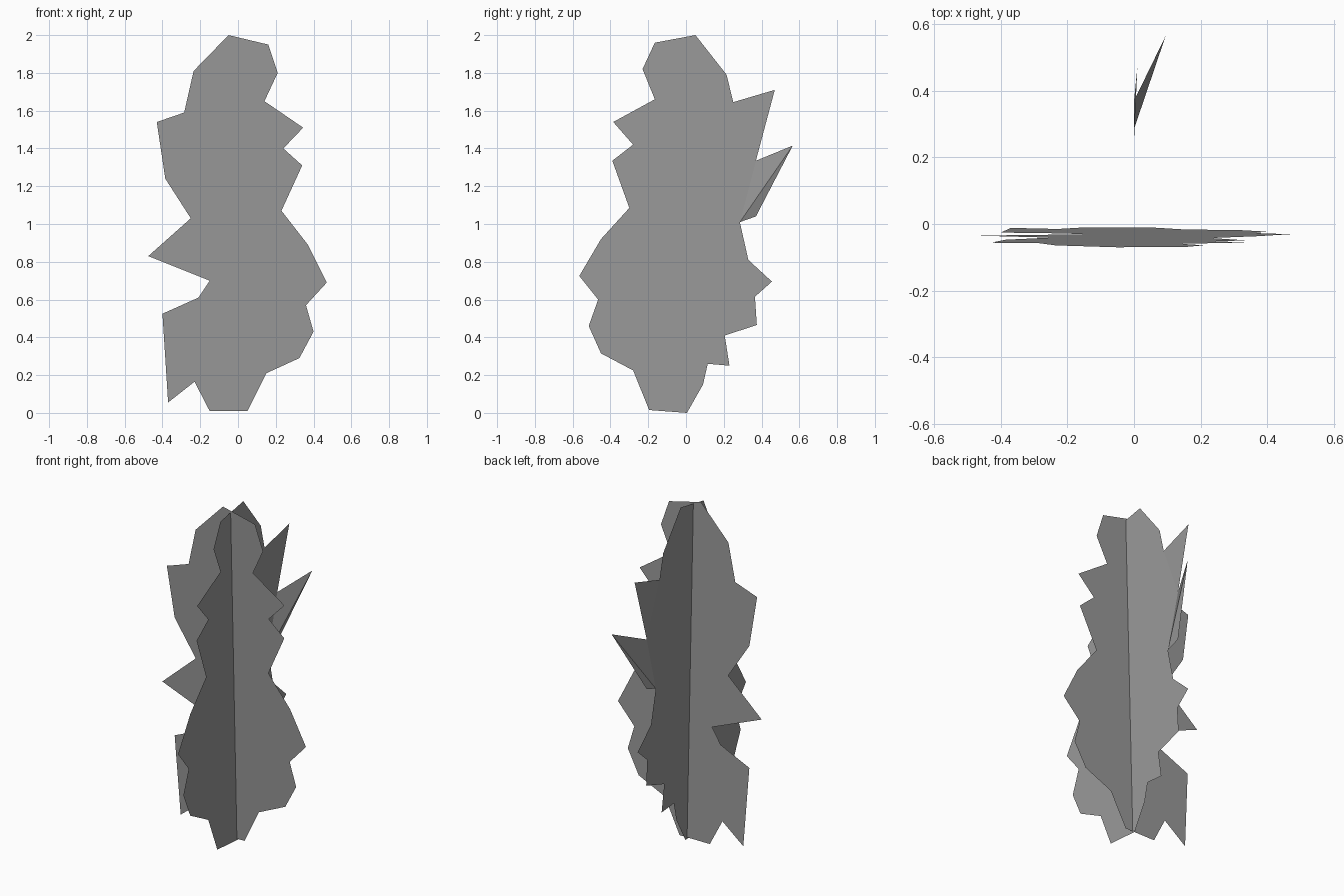
import bpy
import bmesh
from mathutils import Vector
from mathutils.geometry import tessellate_polygon

if "Cube" in bpy.data.objects:
    bpy.data.objects.remove(bpy.data.objects["Cube"])

# Dark grey shared by both sheets
grey = bpy.data.materials.new("dark_grey")
grey.diffuse_color = (.32, .32, .32, 1)
grey.use_nodes = True
grey.node_tree.nodes["Principled BSDF"].inputs["Base Color"].default_value = grey.diffuse_color


def flat_sheet(name, outline, place, tris=()):
    """Fill a concave 2D outline, mapped to 3D by place, plus loose triangles."""
    bm = bmesh.new()
    verts = [bm.verts.new(place(a, z)) for a, z in outline]
    for tri in tessellate_polygon([[Vector((a, z, 0)) for a, z in outline]]):
        bm.faces.new([verts[i] for i in tri])
    for tri in tris:
        bm.faces.new([bm.verts.new(p) for p in tri])
    bmesh.ops.remove_doubles(bm, verts=bm.verts[:], dist=0.0005)
    bmesh.ops.recalc_face_normals(bm, faces=bm.faces[:])
    mesh = bpy.data.meshes.new(name)
    bm.to_mesh(mesh)
    bm.free()
    mesh.materials.append(grey)
    obj = bpy.data.objects.new(name, mesh)
    bpy.context.collection.objects.link(obj)
    return obj


# Crosswise leaf sheet (x, z), leaning slightly forward towards the top
cross_outline = [
    (-.05, 2), (.16, 1.95), (.21, 1.8), (.14, 1.65), (.345, 1.51), (.24, 1.4),
    (.34, 1.31), (.23, 1.07), (.37, .89), (.47, .69), (.36, .57), (.4, .43),
    (.325, .29), (.15, .21), (.05, .01), (-.15, .01), (-.23, .165), (-.37, .055),
    (-.4, .525), (-.21, .61), (-.15, .7), (-.475, .83), (-.25, 1.03),
    (-.385, 1.24), (-.43, 1.54), (-.285, 1.59), (-.235, 1.81)]
flat_sheet("crosswise_leaf_sheet", cross_outline,
           lambda x, z: (x, -.01 - .03 * z, z))

# Lengthwise leaf sheet (y, z) with a spike bent out to the right
length_outline = [
    (.05, 2), (.215, 1.79), (.25, 1.645), (.47, 1.71), (.37, 1.335), (.285, 1.01),
    (.33, .81), (.455, .695), (.365, .615), (.375, .465), (.205, .41), (.23, .25),
    (.115, .26), (.09, .15), (.005, 0), (-.195, .015), (-.28, .225),
    (-.45, .315), (-.515, .46), (-.465, .6), (-.565, .725), (-.45, .92),
    (-.3, 1.085), (-.39, 1.335), (-.28, 1.42), (-.385, 1.54), (-.165, 1.66),
    (-.23, 1.82), (-.165, 1.96)]
root, notch = (0, .285, 1.01), (0, .37, 1.335)
tip, heel = (.095, .565, 1.415), (0, .37, 1.04)
flat_sheet("lengthwise_leaf_sheet", length_outline,
           lambda y, z: (.01 if (y, z) == (.47, 1.71) else 0, y, z),
           [(root, tip, notch), (root, heel, tip)])
